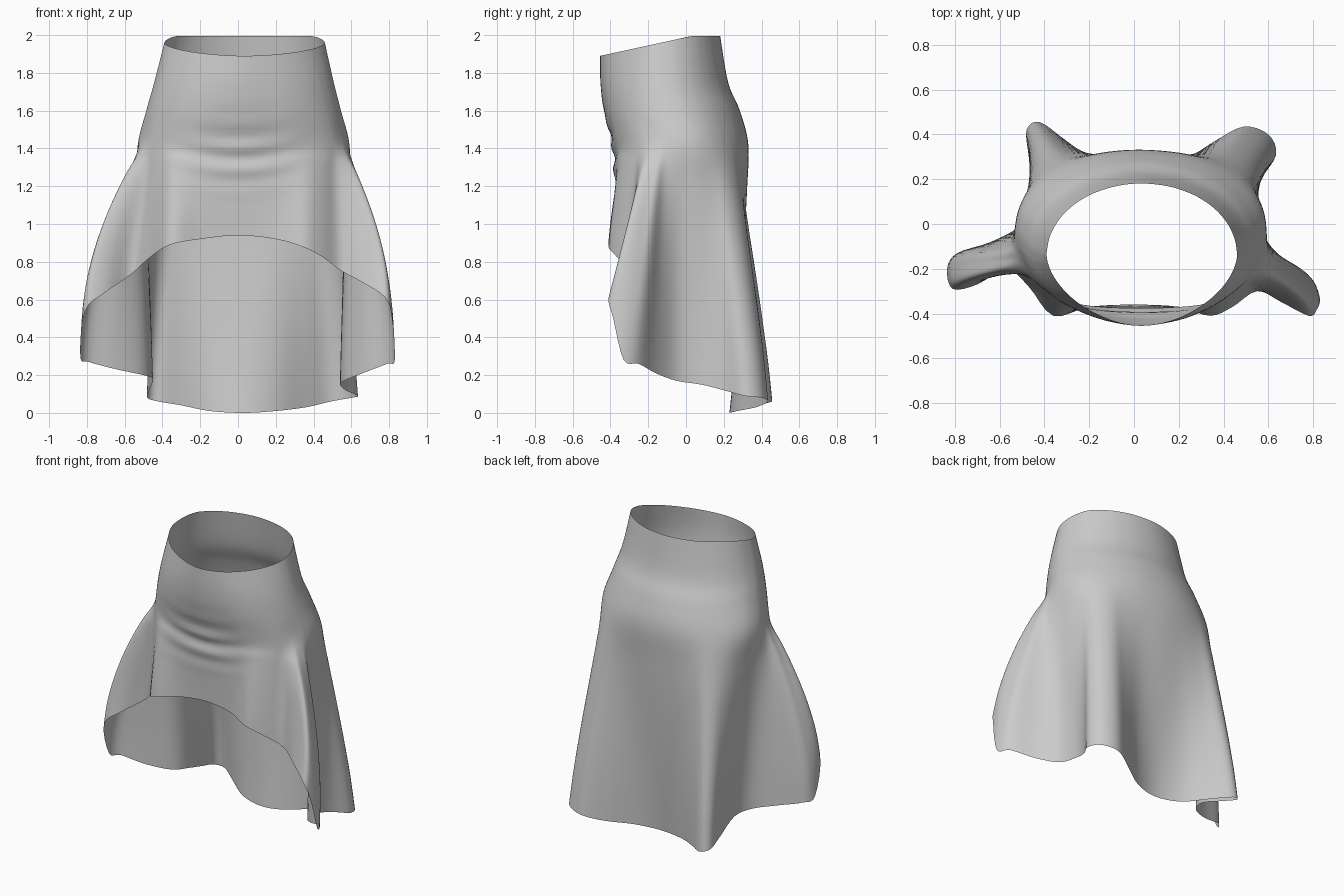
import bpy
import math

if "Cube" in bpy.data.objects:
    bpy.data.objects.remove(bpy.data.objects["Cube"])

# Hem columns, counter-clockwise from front centre: body angle, hem x, y, z
HEM = [
    (-90, 0, -.36, .94), (-70, .2, -.37, .92), (-56, .34, -.41, .88), (-44, .44, -.37, .83),
    (-35, .55, -.30, .75), (-29, .66, -.35, .69), (-24, .78, -.41, .61), (-21, .815, -.385, .5),
    (-17, .83, -.33, .28), (-13, .79, -.25, .26), (-8, .66, -.16, .21), (0, .56, -.05, .17),
    (12, .54, .08, .15), (24, .57, .2, .12), (34, .635, .31, .09), (42, .6, .4, .08),
    (50, .49, .435, .06), (60, .36, .37, .03), (74, .2, .27, .01), (90, .03, .23, 0),
    (104, -.15, .27, .01), (118, -.3, .37, .04), (128, -.42, .455, .06), (138, -.48, .42, .08),
    (150, -.47, .3, .12), (164, -.45, .12, .18), (178, -.5, 0, .2), (187, -.64, -.08, .23),
    (192, -.79, -.13, .27), (196, -.835, -.2, .3), (200, -.81, -.29, .54), (205, -.7, -.27, .64),
    (212, -.57, -.2, .73), (220, -.47, -.28, .82), (232, -.36, -.41, .89), (250, -.2, -.37, .92),
]
# Body rings from waist to hip: cx, cy, rx, ry, z, front and back squareness
RINGS = [
    (.035, -.137, .425, .318, None, 1.75, 2.0),
    (.032, -.115, .475, .338, 1.75, 1.95, 2.0),
    (.03, -.075, .515, .36, 1.6, 2.15, 2.0),
    (.03, -.03, .56, .36, 1.42, 2.4, 2.1),
]


def spow(v, e):
    return math.copysign(abs(v) ** e, v)


def ring_point(ring, angle):
    cx, cy, rx, ry, z, front, back = ring
    a = math.radians(angle)
    n = front if math.sin(a) < 0 else back
    x = cx + rx * spow(math.cos(a), 2 / n)
    y = cy + ry * spow(math.sin(a), 2 / n)
    if z is None:  # sloping waist line
        z = 1.995 - .105 * max(0, .03 - y) / .485
    return (x, y, z)


def catmull(p0, p1, p2, p3, t):
    return tuple(.5 * (2 * b + (c - a) * t + (2 * a - 5 * b + 4 * c - d) * t * t
                       + (3 * b - a - 3 * c + d) * t ** 3)
                 for a, b, c, d in zip(p0, p1, p2, p3))


def spline(pts, steps, closed):
    n = len(pts)
    get = (lambda i: pts[i % n]) if closed else (lambda i: pts[max(0, min(n - 1, i))])
    out = [catmull(get(i - 1), get(i), get(i + 1), get(i + 2), s / steps)
           for i in range(n if closed else n - 1) for s in range(steps)]
    return out if closed else out + [pts[-1]]


def column(angle, hx, hy, hz):
    pts = [ring_point(r, angle) for r in RINGS]
    px, py, pz = pts[-1]
    side = abs(hx) > .6 and hy < 0
    for k in range(1, 7):
        t = k / 6
        f = 1 - (1 - t) ** (1.8 if side else 1.15)  # side flares open quickly
        if side:
            g = t
        elif py > .1 and hy < py:  # back valleys sink in late
            g = t ** 1.5
        else:
            g = 1 - (1 - t) ** 1.2
        pts.append((px + (hx - px) * f, py + (hy - py) * g, pz + (hz - pz) * t))
    return spline(pts, 6, False)


def wrinkle(p):
    # curved creases across the front
    x, y, z = p
    if y < -.2 and abs(x) < .42:
        fade = math.cos(x / .42 * math.pi / 2) ** 2 * math.exp(-((z - 1.38) / .15) ** 2)
        y -= .009 * fade * math.sin((z - .5 * x * x) * 2 * math.pi / .125)
    return (x, y, z)


# Skirt cloth: loft the columns, then smooth around each row
columns = [column(*h) for h in HEM]
rows = [spline(list(r), 4, True) for r in zip(*columns)]
n = len(rows[0])
verts = [wrinkle(p) for r in rows for p in r]
low = min(v[2] for v in verts)
verts = [(x, y, z - low) for x, y, z in verts]
faces = [((j + 1) * n + i, (j + 1) * n + (i + 1) % n, j * n + (i + 1) % n, j * n + i)
         for j in range(len(rows) - 1) for i in range(n)]

mesh = bpy.data.meshes.new("skirt")
mesh.from_pydata(verts, [], faces)
mesh.update()
skirt = bpy.data.objects.new("skirt", mesh)
bpy.context.collection.objects.link(skirt)
for poly in mesh.polygons:
    poly.use_smooth = True
